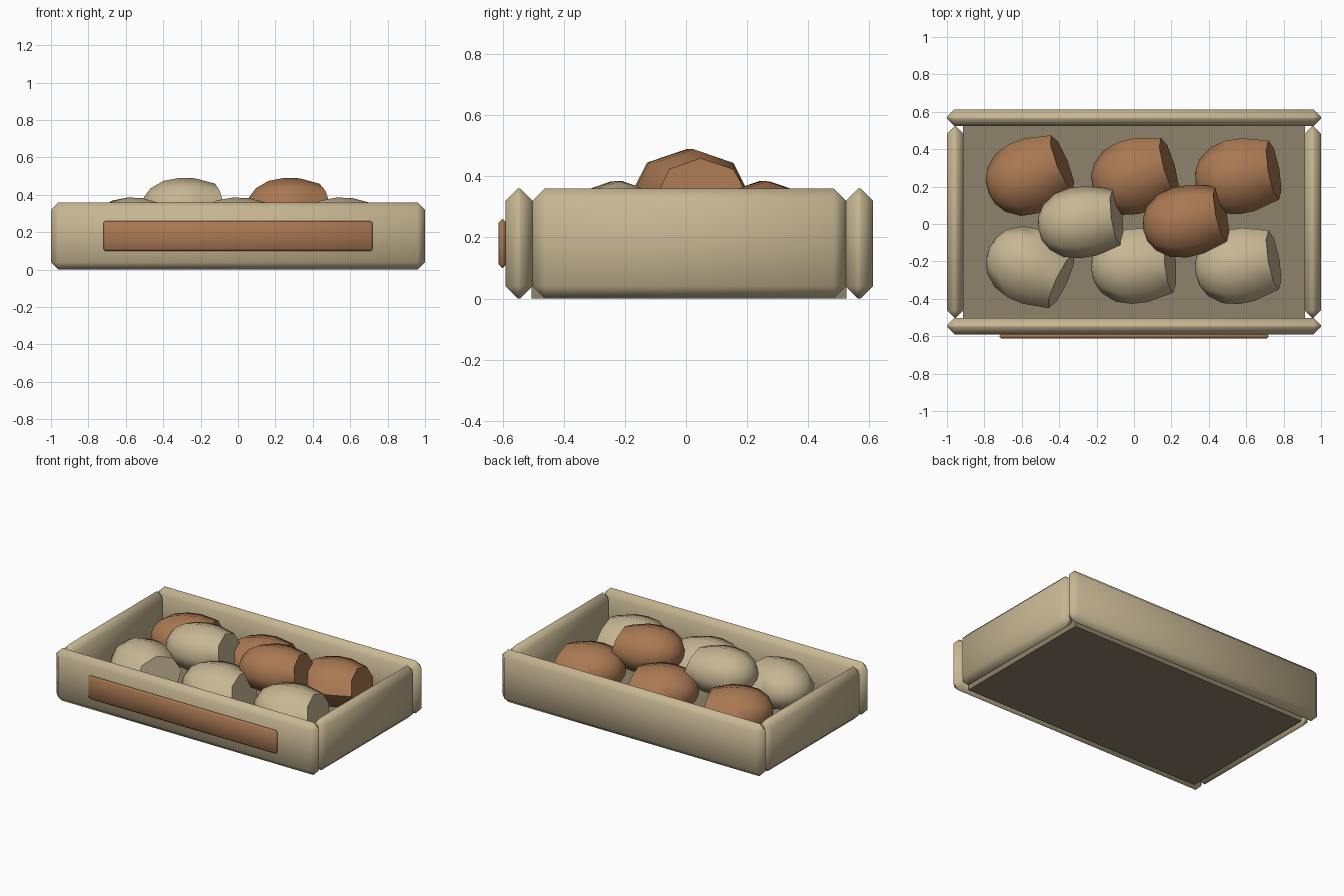
import bpy, bmesh
from math import radians, sin, cos, tau
from mathutils import Matrix, Vector

if "Cube" in bpy.data.objects:
    bpy.data.objects.remove(bpy.data.objects["Cube"])


def material(name, rgb):
    m = bpy.data.materials.new(name)
    m.use_nodes = True
    m.diffuse_color = (*rgb, 1)
    m.node_tree.nodes["Principled BSDF"].inputs["Base Color"].default_value = (*rgb, 1)
    return m


TAN = material("pale tan", (0.57, 0.47, 0.29))
BROWN = material("crust brown", (0.40, 0.19, 0.085))
DARK = material("dark tan", (0.27, 0.23, 0.145))


def finish(name, bm, mat):
    bmesh.ops.recalc_face_normals(bm, faces=bm.faces)
    mesh = bpy.data.meshes.new(name)
    bm.to_mesh(mesh)
    bm.free()
    mesh.materials.append(mat)
    obj = bpy.data.objects.new(name, mesh)
    bpy.context.collection.objects.link(obj)
    bpy.ops.object.select_all(action="DESELECT")
    obj.select_set(True)
    bpy.context.view_layer.objects.active = obj
    bpy.ops.object.shade_smooth_by_angle(angle=radians(55))
    return obj


def box(name, low, high, mat, chamfer=0):
    """Box between two corners, with chamfered edges."""
    low, high = Vector(low), Vector(high)
    bm = bmesh.new()
    bmesh.ops.create_cube(bm, size=1)
    bmesh.ops.scale(bm, vec=high - low, verts=bm.verts)
    bmesh.ops.translate(bm, vec=(low + high) / 2, verts=bm.verts)
    if chamfer:
        bmesh.ops.bevel(bm, geom=bm.edges[:], offset=chamfer, segments=1,
                        affect="EDGES")
    return finish(name, bm, mat)


# Tray: floor, long walls, end walls and front label
box("tray_floor", (-0.915, -0.505, 0), (0.915, 0.525, 0.06), DARK)
box("front_wall", (-1, -0.59, 0), (1, -0.502, 0.36), TAN, 0.04)
box("back_wall", (-1, 0.523, 0), (1, 0.612, 0.36), TAN, 0.04)
box("left_wall", (0.912, -0.502, 0), (1, 0.523, 0.36), TAN, 0.04)
box("right_wall", (-1, -0.502, 0), (-0.912, 0.523, 0.36), TAN, 0.04)
box("front_label", (-0.72, -0.613, 0.1), (0.72, -0.588, 0.26), BROWN, 0.011)

# Roll profile along its length: position and relative radius
PROFILE = [(-0.225, 0.33), (-0.19, 0.64), (-0.12, 0.9), (-0.035, 1),
           (0.05, 0.99), (0.19, 0.8)]
SIDES = 8


def roll(name, centre, yaw, mat, width):
    """Rounded roll with an eight-sided section and a slanted flat end."""
    bm = bmesh.new()
    rings = []
    for x, r in PROFILE:
        ring = []
        for i in range(SIDES):
            a = tau * i / SIDES
            z = 0.154 * r * sin(a)
            slant = 0.25 * z if x == PROFILE[-1][0] else 0
            ring.append(bm.verts.new((x - slant, width * r * cos(a), z)))
        rings.append(ring)
    for a, b in zip(rings, rings[1:]):
        for i in range(SIDES):
            j = (i + 1) % SIDES
            bm.faces.new((a[i], a[j], b[j], b[i]))
    tip = bm.verts.new((PROFILE[0][0] - 0.01, 0, 0))
    for i in range(SIDES):
        bm.faces.new((tip, rings[0][i], rings[0][(i + 1) % SIDES]))
    bm.faces.new(rings[-1])
    bmesh.ops.transform(bm, verts=bm.verts, matrix=Matrix.Translation(centre)
                        @ Matrix.Rotation(radians(yaw), 4, "Z"))
    finish(name, bm, mat)


# Bottom layer: brown rolls behind, tan rolls in front
for side, x, back_yaw, front_yaw in (("right", -0.56, 22, -25),
                                     ("middle", 0.005, 16, 5),
                                     ("left", 0.56, 10, 10)):
    roll("back_roll_" + side, (x, 0.255, 0.231), back_yaw, BROWN, 0.2)
    roll("front_roll_" + side, (x, -0.225, 0.231), front_yaw, TAN, 0.2)

# Top layer
roll("top_roll_right", (-0.28, 0.01, 0.336), 8, TAN, 0.19)
roll("top_roll_left", (0.28, 0.015, 0.336), 12, BROWN, 0.19)
